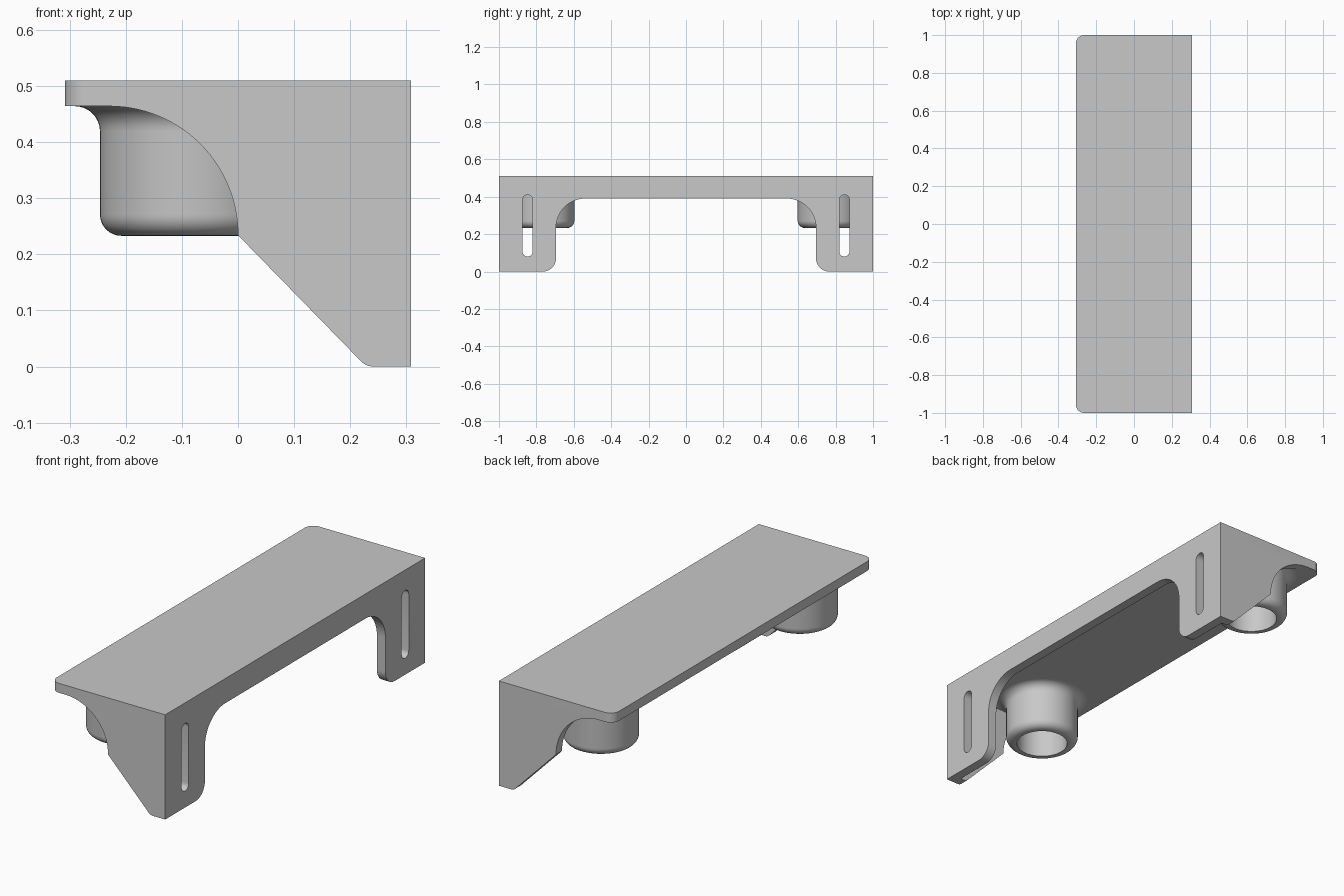
import bpy, bmesh
from math import sin, cos, radians, pi
from mathutils import Vector

cube = bpy.data.objects.get("Cube")
if cube:
    bpy.data.objects.remove(cube, do_unlink=True)

grey = bpy.data.materials.new("plain grey")
grey.use_nodes = True
colour = (0.58, 0.58, 0.58, 1)
grey.diffuse_color = colour
grey.node_tree.nodes["Principled BSDF"].inputs["Base Color"].default_value = colour

WALL = 0.046           # thickness of all plates
HALF_X, TOP = 0.308, 0.51
UNDER = TOP - WALL     # underside of the shelf


def arc(cx, cy, r, a0, a1, n=12):
    """Points on an arc, angles in degrees."""
    angles = [radians(a0 + (a1 - a0) * i / n) for i in range(n + 1)]
    return [(cx + r * cos(a), cy + r * sin(a)) for a in angles]


def finish(name, bm):
    bmesh.ops.recalc_face_normals(bm, faces=bm.faces[:])
    mesh = bpy.data.meshes.new(name)
    bm.to_mesh(mesh)
    bm.free()
    mesh.materials.append(grey)
    obj = bpy.data.objects.new(name, mesh)
    bpy.context.collection.objects.link(obj)
    bpy.context.view_layer.objects.active = obj
    bpy.ops.object.select_all(action='DESELECT')
    obj.select_set(True)
    bpy.ops.object.shade_smooth_by_angle(angle=radians(30))
    return obj


def plate(name, loops, place, depth):
    """Fill an outline (further loops are holes) and extrude it along depth."""
    bm = bmesh.new()
    edges = []
    for loop in loops:
        verts = [bm.verts.new(place(a, b)) for a, b in loop]
        edges += [bm.edges.new((v, verts[i - 1])) for i, v in enumerate(verts)]
    bmesh.ops.triangle_fill(bm, edges=edges, use_beauty=True)
    new = bmesh.ops.extrude_face_region(bm, geom=bm.faces[:])["geom"]
    moved = [g for g in new if isinstance(g, bmesh.types.BMVert)]
    bmesh.ops.translate(bm, verts=moved, vec=Vector(depth))
    return finish(name, bm)


# Shelf top with two rounded front corners
r = 0.045
inner_x = HALF_X - WALL
shelf = [(inner_x, -1), (inner_x, 1)]
shelf += arc(-HALF_X + r, 1 - r, r, 90, 180)
shelf += arc(-HALF_X + r, -1 + r, r, 180, 270)
plate("shelf_top", [shelf], lambda a, b: (a, b, UNDER), (0, 0, WALL))

# Mounting plate: two legs joined by a beam, with a slot in each leg
leg, beam, foot_r, arch_r = 0.695, 0.39, 0.07, 0.155
half = [(1, TOP), (1, 0)]
half += arc(leg + foot_r, foot_r, foot_r, 270, 180)
half += arc(leg - arch_r, beam - arch_r, arch_r, 0, 90)
outline = half + [(-y, z) for y, z in reversed(half)]
slots = []
for side in (-1, 1):
    cy, sr = side * 0.847, 0.027
    slots.append(arc(cy, 0.41 - sr, sr, 0, 180) + arc(cy, 0.08 + sr, sr, 180, 360))
plate("mounting_plate", [outline] + slots,
      lambda a, b: (inner_x, a, b), (WALL, 0, 0))

# End brackets: curved notch above, sloped edge below
notch = 0.23
bracket = [(inner_x, UNDER), (inner_x, 0)]
bracket += arc(0.241, 0.03, 0.03, 270, 225, 5)
bracket += arc(-notch, UNDER - notch, notch, 0, 90, 28)
for side, name in ((1, "left_bracket"), (-1, "right_bracket")):
    plate(name, [bracket], lambda a, b: (a, side, b), (0, -side * WALL, 0))


# Hollow sockets, flared into the shelf and rounded at the rim
def socket(name, cx, cy, radius, bore, bottom, segments=64):
    rim, flare = 0.038, 0.045
    profile = [(bore, UNDER), (bore, bottom)]
    profile += arc(radius - rim, bottom + rim, rim, 270, 360, 8)
    profile += arc(radius + flare, UNDER - flare, flare, 180, 90, 8)
    bm = bmesh.new()
    verts = [bm.verts.new((cx + p, cy, z)) for p, z in profile]
    edges = [bm.edges.new(pair) for pair in zip(verts, verts[1:])]
    bmesh.ops.spin(bm, geom=verts + edges, cent=(cx, cy, 0), axis=(0, 0, 1),
                   angle=2 * pi, steps=segments, use_merge=True)
    bmesh.ops.remove_doubles(bm, verts=bm.verts[:], dist=0.0001)
    obj = finish(name, bm)
    # The wall is open at the top, so make sure it faces outward
    face = max(obj.data.polygons, key=lambda f: -f.normal.z * f.normal.z
               + (f.center - Vector((cx, cy, f.center.z))).length)
    if face.normal.dot(face.center - Vector((cx, cy, UNDER))) < 0:
        obj.data.flip_normals()


for side, name in ((1, "left_socket"), (-1, "right_socket")):
    socket(name, -0.078, side * 0.765, 0.168, 0.118, 0.233)
